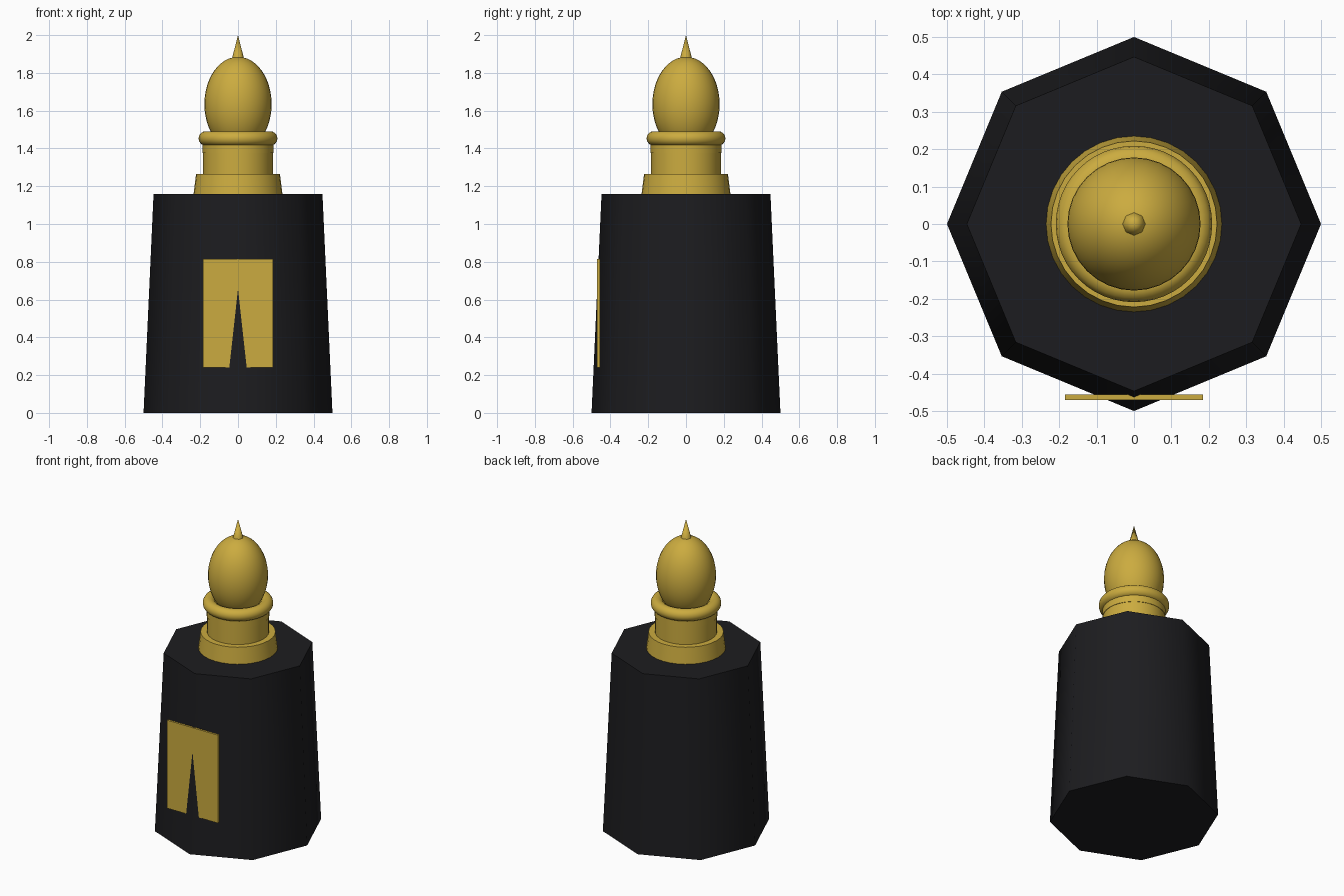
import bpy
import math

if "Cube" in bpy.data.objects:
    bpy.data.objects.remove(bpy.data.objects["Cube"])


def material(name, color):
    mat = bpy.data.materials.new(name)
    mat.diffuse_color = (*color, 1)
    mat.use_nodes = True
    mat.node_tree.nodes["Principled BSDF"].inputs["Base Color"].default_value = mat.diffuse_color
    return mat


black = material("black", (0.012, 0.012, 0.014))
gold = material("gold", (0.60, 0.41, 0.05))


def finish(name, mat, angle=50):
    ob = bpy.context.object
    ob.name = name
    ob.data.materials.append(mat)
    bpy.ops.object.shade_smooth_by_angle(angle=math.radians(angle))
    return ob


def frustum(name, mat, sides, r1, r2, z1, z2):
    bpy.ops.mesh.primitive_cone_add(vertices=sides, radius1=r1, radius2=r2,
                                    depth=z2 - z1, location=(0, 0, (z1 + z2) / 2))
    return finish(name, mat)


# Tapered octagonal body
frustum("body", black, 8, 0.5, 0.447, 0, 1.16)

# Stepped neck
frustum("neck_base", gold, 32, 0.235, 0.222, 1.16, 1.265)
frustum("neck", gold, 32, 0.184, 0.184, 1.265, 1.42)
frustum("neck_band", gold, 32, 0.187, 0.187, 1.375, 1.45)

# Rounded collar
bpy.ops.mesh.primitive_torus_add(major_radius=0.171, minor_radius=0.038,
                                 major_segments=48, minor_segments=16,
                                 location=(0, 0, 1.453))
finish("collar", gold)

# Egg-shaped dome
bpy.ops.mesh.primitive_uv_sphere_add(segments=32, ring_count=24, radius=1,
                                     location=(0, 0, 1.635))
bpy.context.object.scale = (0.178, 0.178, 0.25)
bpy.ops.object.transform_apply(location=False, rotation=False, scale=True)
finish("dome", gold)

# Pointed tip
frustum("tip", gold, 8, 0.032, 0, 1.875, 2.0)

# Front plaque; the body's front edge pokes through its lower half
bpy.ops.mesh.primitive_cube_add(size=1, location=(0, -0.463, 0.528))
bpy.context.object.scale = (0.368, 0.014, 0.575)
bpy.ops.object.transform_apply(location=False, rotation=False, scale=True)
finish("plaque", gold, 30)
